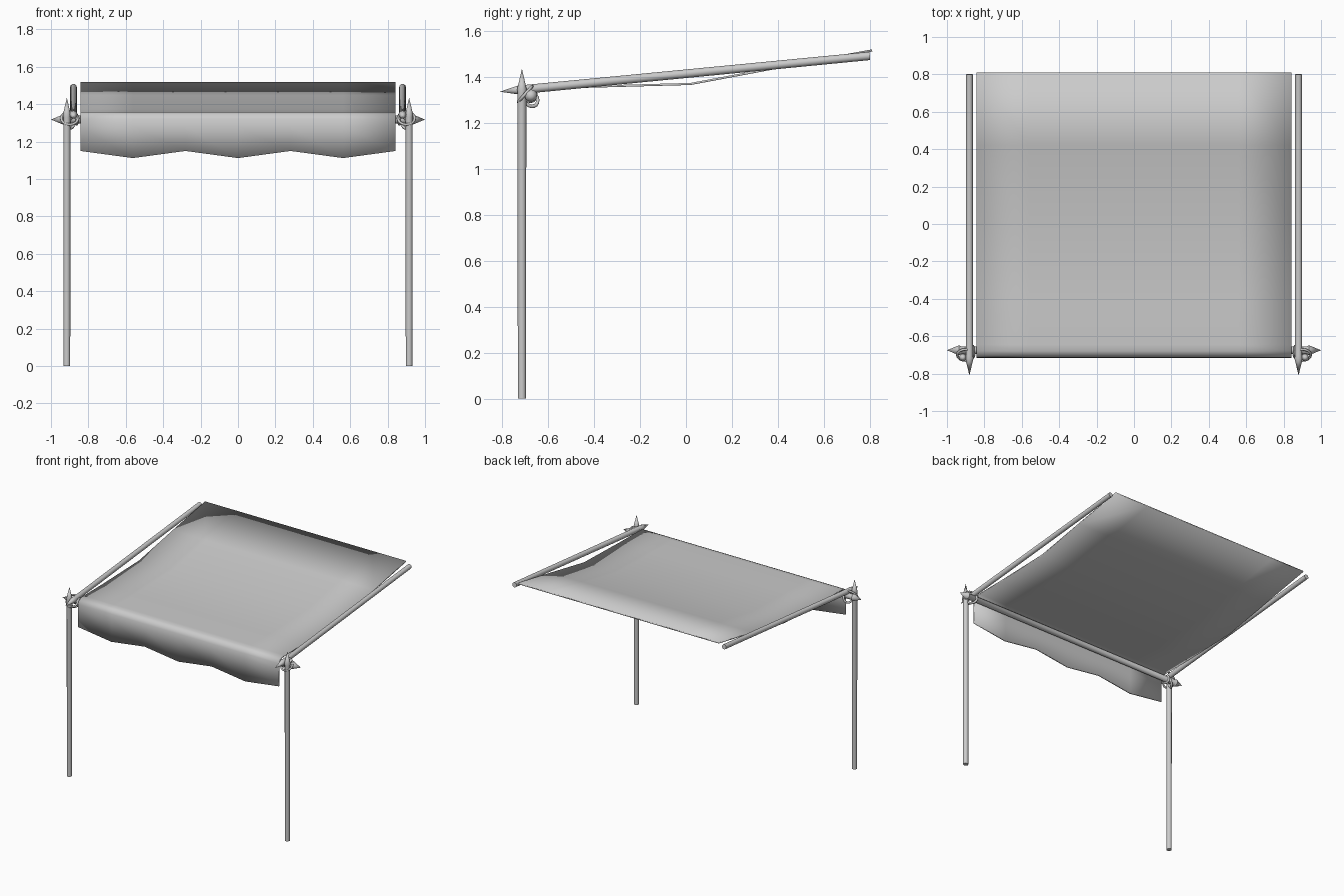
import bpy, bmesh, math
from mathutils import Vector

if "Cube" in bpy.data.objects:
    bpy.data.objects.remove(bpy.data.objects["Cube"])


def finish(name, bm, angle=40):
    bmesh.ops.recalc_face_normals(bm, faces=bm.faces)
    me = bpy.data.meshes.new(name)
    bm.to_mesh(me)
    bm.free()
    ob = bpy.data.objects.new(name, me)
    bpy.context.collection.objects.link(ob)
    bpy.ops.object.select_all(action='DESELECT')
    ob.select_set(True)
    bpy.context.view_layer.objects.active = ob
    bpy.ops.object.shade_smooth_by_angle(angle=math.radians(angle))
    return ob


def pole(name, start, direction, profile, sides=12):
    """Lathed pole: profile is (distance, radius) pairs; radius 0 makes a point."""
    bm = bmesh.new()
    start, d = Vector(start), Vector(direction).normalized()
    q = Vector((0, 0, 1)).rotation_difference(d)
    rings = []
    for dist, r in profile:
        n = 1 if r == 0 else sides
        rings.append([bm.verts.new(start + q @ Vector((
            r * math.cos(2 * math.pi * i / sides),
            r * math.sin(2 * math.pi * i / sides), dist))) for i in range(n)])
    for a, b in zip(rings, rings[1:]):
        for i in range(sides):
            j = (i + 1) % sides
            vs = [a[i % len(a)], a[j % len(a)], b[j % len(b)], b[i % len(b)]]
            bm.faces.new(list(dict.fromkeys(vs)))
    for ring in (rings[0], rings[-1]):
        if len(ring) > 1:
            bm.faces.new(ring)
    return finish(name, bm)


def lashing(name, center, axis, radius, thick):
    bpy.ops.mesh.primitive_torus_add(
        major_radius=radius, minor_radius=thick, major_segments=16,
        minor_segments=8, location=center,
        rotation=Vector((0, 0, 1)).rotation_difference(Vector(axis)).to_euler())
    bpy.context.object.name = name
    bpy.ops.object.shade_smooth()


# Posts, sloping rails and rope lashings on both sides
for side, s in (("left", -1), ("right", 1)):
    pole(f"{side}_post", (s * 0.915, -0.714, 0), (0, 0, 1),
         [(0, 0.018), (1.33, 0.019), (1.345, 0.021), (1.435, 0)])
    pole(f"{side}_rail", (s * 0.88, 0.8, 1.491), (0, -1.61, -0.156),
         [(0, 0.018), (1.51, 0.019), (1.525, 0.022), (1.618, 0)])
    lashing(f"{side}_diagonal_lashing", (s * 0.9, -0.7, 1.325), (0, 0.75, -0.66), 0.045, 0.007)
    lashing(f"{side}_bar_lashing", (s * 0.888, -0.675, 1.303), (s * 0.75, 0.45, 0.3), 0.034, 0.008)
    lashing(f"{side}_rail_lashing", (s * 0.862, -0.677, 1.318), (1, 0, 0), 0.024, 0.008)

# Front crossbar with pointed ends
pole("front_crossbar", (-1, -0.675, 1.318), (1, 0, 0),
     [(0, 0), (0.065, 0.027), (0.075, 0.021), (1.925, 0.021), (1.935, 0.027), (2, 0)])

# Sagging cloth wrapped over the crossbar with a zigzag hem
bm = bmesh.new()
profile = [(0.81, 1.515), (0.42, 1.444), (0.02, 1.369), (-0.42, 1.357),
           (-0.645, 1.355), (-0.678, 1.353), (-0.699, 1.343), (-0.71, 1.32),
           (-0.712, 1.28), (-0.712, 1.15)]
cols = 6
grid = []
for k, (y, z) in enumerate(profile):
    row = []
    for i in range(cols + 1):
        drop = 0.038 if k == len(profile) - 1 and i % 2 else 0
        row.append(bm.verts.new((-0.843 + 1.686 * i / cols, y, z - drop)))
    grid.append(row)
for a, b in zip(grid, grid[1:]):
    for i in range(cols):
        bm.faces.new((a[i], a[i + 1], b[i + 1], b[i]))
cloth = finish("canopy_cloth", bm, 50)
mod = cloth.modifiers.new("thickness", 'SOLIDIFY')
mod.thickness = 0.009
mod.offset = 0
